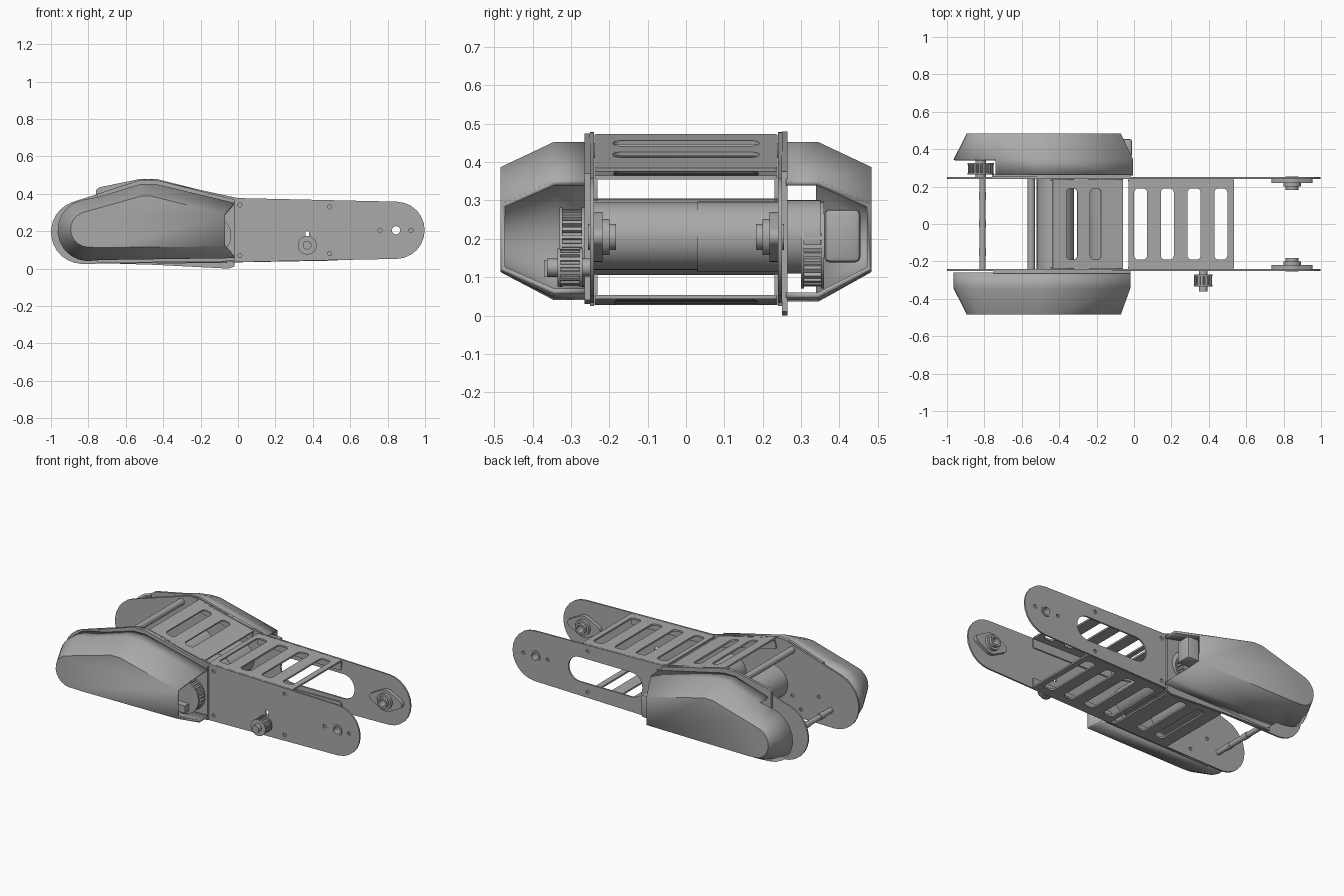
import bpy, bmesh, math
from mathutils import Matrix, Vector

cube = bpy.data.objects.get("Cube")
if cube:
    bpy.data.objects.remove(cube, do_unlink=True)

gray = bpy.data.materials.new("plain gray")
gray.use_nodes = True
gray.diffuse_color = (0.4, 0.4, 0.4, 1)
gray.node_tree.nodes["Principled BSDF"].inputs["Base Color"].default_value = (0.4, 0.4, 0.4, 1)
parts = []
UPRIGHT = Matrix.Rotation(math.pi / 2, 4, 'X')


def add(name, bm):
    """Turn a bmesh into a finished object."""
    bmesh.ops.remove_doubles(bm, verts=bm.verts, dist=1e-5)
    bmesh.ops.recalc_face_normals(bm, faces=bm.faces)
    mesh = bpy.data.meshes.new(name)
    bm.to_mesh(mesh)
    bm.free()
    mesh.materials.clear()
    mesh.materials.append(gray)
    ob = bpy.data.objects.new(name, mesh)
    bpy.context.collection.objects.link(ob)
    parts.append(ob)
    return ob


def arc(cx, cy, r, start, end, n=12):
    angles = [math.radians(start + (end - start) * i / n) for i in range(n + 1)]
    return [(cx + r * math.cos(a), cy + r * math.sin(a)) for a in angles]


def ring(cx, cy, r, n=20):
    return arc(cx, cy, r, 0, 360, n)[:-1]


def rounded(x0, x1, y0, y1, r):
    return (arc(x1 - r, y1 - r, r, 0, 90, 6) + arc(x0 + r, y1 - r, r, 90, 180, 6)
            + arc(x0 + r, y0 + r, r, 180, 270, 6) + arc(x1 - r, y0 + r, r, 270, 360, 6))


def slab(name, outline, holes, thick, matrix):
    """Flat sheet with holes, centred on its own plane."""
    cu = bpy.data.curves.new(name, 'CURVE')
    cu.dimensions, cu.fill_mode, cu.extrude = '2D', 'BOTH', thick / 2
    for pts in [outline] + holes:
        sp = cu.splines.new('POLY')
        sp.points.add(len(pts) - 1)
        for p, (u, v) in zip(sp.points, pts):
            p.co = (u, v, 0, 1)
        sp.use_cyclic_u = True
    tmp = bpy.data.objects.new("sheet_helper", cu)
    bpy.context.collection.objects.link(tmp)
    bpy.context.view_layer.update()
    mesh = bpy.data.meshes.new_from_object(tmp.evaluated_get(bpy.context.evaluated_depsgraph_get()))
    bm = bmesh.new()
    bm.from_mesh(mesh)
    bm.transform(matrix)
    bpy.data.objects.remove(tmp, do_unlink=True)
    bpy.data.meshes.remove(mesh)
    return add(name, bm)


def side(y):
    return Matrix.Translation((0, y, 0)) @ UPRIGHT


def upright(name, outline, y0, y1, holes=()):
    return slab(name, outline, list(holes), abs(y1 - y0), side((y0 + y1) / 2))


def rod(name, x, z, r, y0, y1):
    bm = bmesh.new()
    bmesh.ops.create_cone(bm, cap_ends=True, segments=36, radius1=r, radius2=r, depth=abs(y1 - y0),
                          matrix=Matrix.Translation((x, (y0 + y1) / 2, z)) @ UPRIGHT)
    return add(name, bm)


def box(name, x0, x1, y0, y1, z0, z1, bevel=0.0):
    bm = bmesh.new()
    bmesh.ops.create_cube(bm, size=1)
    bm.transform(Matrix.Translation(((x0 + x1) / 2, (y0 + y1) / 2, (z0 + z1) / 2))
                 @ Matrix.Diagonal((x1 - x0, y1 - y0, z1 - z0, 1)))
    if bevel:
        bmesh.ops.bevel(bm, geom=bm.edges[:], offset=bevel, segments=2, affect='EDGES', profile=0.5)
    return add(name, bm)


def pulley(name, x, z, r, y0, y1, teeth):
    """Toothed belt wheel between two rims."""
    pts = []
    for i in range(teeth):
        for k, rad in ((0, r), (0.45, r), (0.55, r * 0.88), (0.95, r * 0.88)):
            a = 2 * math.pi * (i + k) / teeth
            pts.append((x + rad * math.cos(a), z + rad * math.sin(a)))
    upright(name + "_teeth", pts, y0, y1)
    rim = 0.008 if y1 > y0 else -0.008
    rod(name + "_inner_rim", x, z, r * 1.04, y0, y0 + rim)
    rod(name + "_outer_rim", x, z, r * 1.04, y1 - rim, y1)


# Side plates
plate = (arc(-0.83, 0.195, 0.17, 108, 268) + [(0, 0.035)] + arc(0.845, 0.205, 0.153, -88, 88)
         + [(0, 0.377)] + arc(-0.48, 0.35, 0.128, 76, 106, 6))
small = [(0.01, 0.34), (0.01, 0.07), (0.49, 0.33), (0.49, 0.08), (0.76, 0.205), (0.925, 0.205),
         (-0.55, 0.15), (-0.73, 0.19), (-0.61, 0.08)]
screw_holes = [ring(x, z, 0.011, 12) for x, z in small] + [ring(0.845, 0.205, 0.025)]
upright("front_side_plate", plate, -0.25, -0.24, screw_holes + [rounded(0.36, 0.38, 0.14, 0.2, 0.009)])
upright("back_side_plate", plate, 0.24, 0.25, screw_holes + [rounded(0.12, 0.62, 0.13, 0.28, 0.074)])

# Cover mounting flanges
upright("front_cover_flange", [(-0.75, 0.4), (-0.52, 0.475), (-0.44, 0.475), (-0.02, 0.37),
                               (-0.02, 0.04), (-0.75, 0.03)], -0.265, -0.25)
upright("back_cover_flange", [(-0.76, 0.42), (-0.74, 0.435), (-0.52, 0.48), (-0.44, 0.48), (-0.02, 0.375),
                              (-0.02, 0.01), (-0.05, 0), (-0.44, 0.02), (-0.76, 0.03)], 0.25, 0.265)


# Tapered belt covers, open at the arm side
def cover(name, sign, mouth, floor, cutaway):
    base = (arc(-0.8, 0.205, 0.165, 100, 268, 10) + [(-0.74, floor), (mouth, floor + 0.01), (mouth, 0.352),
            (-0.44, 0.452), (-0.52, 0.452), (-0.74, 0.385)])
    face = (arc(-0.8, 0.21, 0.095, 100, 268, 10) + [(-0.74, 0.113), (-0.07, 0.118), (-0.07, 0.29),
            (-0.46, 0.387), (-0.52, 0.387), (-0.74, 0.325)])
    bm = bmesh.new()
    rows = [[bm.verts.new((x, sign * y, z)) for x, z in pts]
            for pts, y in ((base, 0.26), (base, 0.345), (face, 0.483))]
    n, open_side = len(base), 12
    for level in range(2):
        for i in range(n):
            j = (i + 1) % n
            skip = cutaway and level == 0 and (i < 11 or i == n - 1)
            if i != open_side and not skip:
                bm.faces.new((rows[level][i], rows[level][j], rows[level + 1][j], rows[level + 1][i]))
    bm.faces.new(rows[2])
    bmesh.ops.delete(bm, geom=[v for v in bm.verts if not v.link_faces], context='VERTS')
    ob = add(name, bm)
    if sum(f.normal.y * sign for f in ob.data.polygons) < 0:
        ob.data.flip_normals()
    wall = ob.modifiers.new("wall", 'SOLIDIFY')
    wall.thickness, wall.offset = 0.014, -1


cover("front_cover", -1, -0.02, 0.046, False)
cover("back_cover", 1, -0.005, 0.036, True)


# Slotted cross panels with folded sides
def panel(name, x0, x1, z0, z1, slots, fold):
    tilt = Matrix.Translation((x0, 0, z0)) @ Matrix.Rotation(-math.atan2(z1 - z0, x1 - x0), 4, 'Y')
    length = math.hypot(x1 - x0, z1 - z0)
    cuts = [rounded(a - x0, b - x0, -0.19, 0.19, 0.022) for a, b in slots]
    slab(name, rounded(0, length, -0.238, 0.238, 0.008), cuts, 0.01, tilt)
    for y, label in ((-0.235, "front"), (0.235, "back")):
        lip = rounded(0, length, min(0, fold), max(0, fold), 0.008)
        slab(name + "_" + label + "_fold", lip, [], 0.008, tilt @ side(y))


arm_slots = [(x, x + 0.07) for x in (0.0, 0.143, 0.286, 0.43)]
body_slots = [(-0.36, -0.3), (-0.23, -0.17)]
panel("upper_body_panel", -0.435, -0.06, 0.468, 0.38, body_slots, -0.06)
panel("upper_arm_panel", -0.03, 0.535, 0.372, 0.36, arm_slots, -0.06)
panel("lower_body_panel", -0.435, -0.06, 0.032, 0.036, body_slots, 0.06)
panel("lower_arm_panel", -0.03, 0.535, 0.038, 0.048, arm_slots, 0.06)

# Tie rods
rod("upper_tie_rod", -0.55, 0.43, 0.02, -0.24, 0.24)
rod("rear_tie_rod", -0.81, 0.13, 0.016, -0.24, 0.24)
for y in (-0.15, 0.0, 0.15):
    rod("rear_tie_collar", -0.81, 0.13, 0.019, y - 0.02, y + 0.02)

# Motors
rod("rear_motor", -0.42, 0.205, 0.1, -0.24, 0.24)
rod("front_motor_body", -0.15, 0.207, 0.088, -0.24, 0.03)
rod("front_motor_gearbox", -0.15, 0.205, 0.092, 0.03, 0.36)
rod("front_motor_end_cap", -0.15, 0.205, 0.096, 0.24, 0.35)
box("motor_connector", -0.14, -0.01, 0.36, 0.455, 0.138, 0.278, 0.015)
box("belt_tensioner", -0.2, -0.1, -0.37, -0.33, 0.1, 0.145)

# Belt wheels
pulley("front_drive_wheel", -0.14, 0.178, 0.1, -0.265, -0.33, 28)
pulley("back_drive_wheel", -0.15, 0.175, 0.1, 0.3, 0.36, 28)
pulley("rear_belt_wheel", -0.82, 0.21, 0.068, 0.265, 0.325, 20)
rod("rear_belt_axle", -0.82, 0.21, 0.028, 0.25, 0.34)
pulley("idler_wheel", 0.37, 0.125, 0.048, -0.27, -0.335, 16)
rod("idler_axle", 0.37, 0.125, 0.023, -0.24, -0.362)

# End bearings with diamond flanges
for s, label in ((-1, "front"), (1, "back")):
    diamond = (arc(0.845, 0.205, 0.065, 60, 120, 8) + arc(0.76, 0.205, 0.025, 120, 240, 8)
               + arc(0.845, 0.205, 0.065, 240, 300, 8) + arc(0.93, 0.205, 0.025, -60, 60, 8))
    bore = [ring(0.845, 0.205, 0.022)]
    upright(label + "_bearing_flange", diamond, s * 0.24, s * 0.218, bore)
    upright(label + "_bearing_boss", ring(0.845, 0.205, 0.047, 32), s * 0.218, s * 0.2, bore)
    upright(label + "_bearing_collar", ring(0.845, 0.205, 0.034, 32), s * 0.255, s * 0.182, bore)

# Smooth the round parts and keep the edges sharp
bpy.ops.object.select_all(action='DESELECT')
for ob in parts:
    ob.select_set(True)
bpy.context.view_layer.objects.active = parts[0]
bpy.ops.object.shade_smooth_by_angle()
